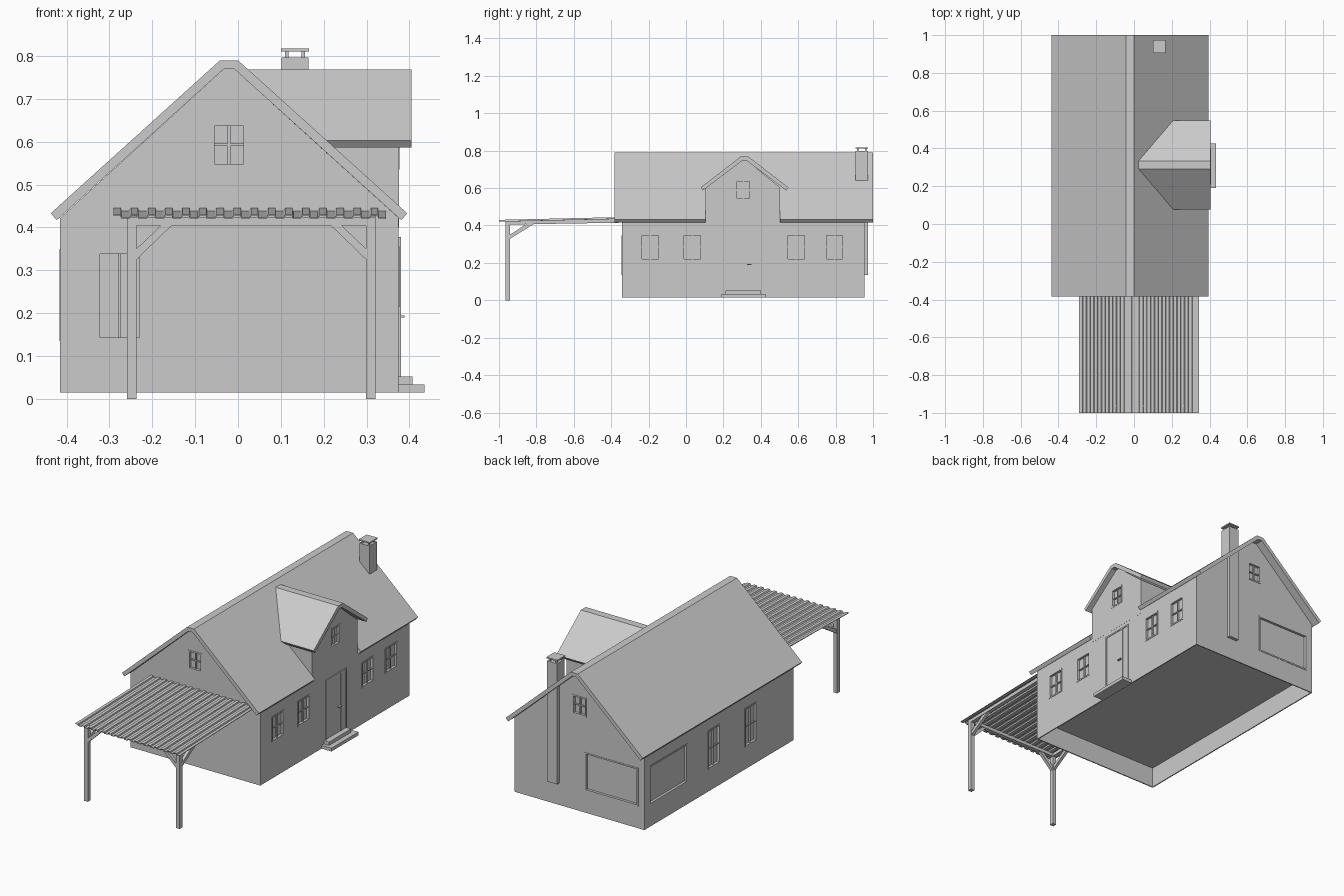
import bpy, bmesh
from mathutils import Vector

if "Cube" in bpy.data.objects:
    bpy.data.objects.remove(bpy.data.objects["Cube"])


def make(name, bm):
    bmesh.ops.recalc_face_normals(bm, faces=bm.faces)
    me = bpy.data.meshes.new(name)
    bm.to_mesh(me)
    bm.free()
    ob = bpy.data.objects.new(name, me)
    bpy.context.scene.collection.objects.link(ob)
    return ob


def boxes(name, spans):
    """One object from several boxes given as (low corner, high corner)."""
    bm = bmesh.new()
    for lo, hi in spans:
        lo, hi = Vector(lo), Vector(hi)
        vs = bmesh.ops.create_cube(bm, size=1)["verts"]
        for v in vs:
            v.co = (lo + hi) / 2 + v.co * (hi - lo)
    return make(name, bm)


def prism(name, pts, axis, a, b):
    """Profile (u, z) extruded along x or y from a to b; a may depend on z."""
    bm = bmesh.new()
    start = a if callable(a) else (lambda z: a)
    place = (lambda u, z, w: (w, u, z)) if axis == "x" else (lambda u, z, w: (u, w, z))
    r0 = [bm.verts.new(place(u, z, start(z))) for u, z in pts]
    r1 = [bm.verts.new(place(u, z, b)) for u, z in pts]
    n = len(pts)
    bm.faces.new(r0)
    bm.faces.new(r1)
    for i in range(n):
        j = (i + 1) % n
        bm.faces.new((r0[i], r0[j], r1[j], r1[i]))
    return make(name, bm)


def cut(ob, spans):
    cutter = boxes("cutter", spans)
    cutter.hide_render = True
    m = ob.modifiers.new("cut", "BOOLEAN")
    m.operation, m.solver, m.object = "DIFFERENCE", "EXACT", cutter
    bpy.context.view_layer.objects.active = ob
    bpy.ops.object.modifier_apply(modifier=m.name)
    bpy.data.objects.remove(cutter)


def wall_box(axis, wall, sign, u0, u1, z0, z1, d0, d1):
    """Box on a wall; d0..d1 is the distance outward from the wall plane."""
    a, b = sorted((wall + sign * d0, wall + sign * d1))
    if axis == "x":
        return (a, u0, z0), (b, u1, z1)
    return (u0, a, z0), (u1, b, z1)


X0, X1, Y0, Y1, RX = -0.415, 0.375, -0.342, 0.954, -0.021
DEPTH = 0.012

# window list: name, axis, wall, outward sign, u0, u1, z0, z1, columns, rows
windows = [
    ("front_window", "y", Y0, -1, -0.33, -0.222, 0.135, 0.346, 2, 1),
    ("front_gable_window", "y", Y0, -1, -0.063, 0.021, 0.54, 0.645, 2, 2),
    ("back_gable_window", "y", Y1, 1, -0.063, 0.021, 0.54, 0.645, 2, 2),
    ("back_large_window", "y", Y1, 1, -0.378, -0.053, 0.135, 0.346, 1, 1),
    ("left_large_window", "x", X0, -1, 0.582, 0.911, 0.135, 0.35, 1, 1),
]
for i, y in enumerate((-0.022, 0.297)):
    windows.append((f"left_window_{i}", "x", X0, -1, y, y + 0.105, 0.135, 0.35, 2, 2))
for i, y in enumerate((-0.243, -0.018, 0.537, 0.742)):
    windows.append((f"right_window_{i}", "x", X1, 1, y, y + 0.104, 0.214, 0.355, 2, 2))
dormer_window = ("dormer_window", "x", X1, 1, 0.265, 0.348, 0.535, 0.642, 2, 2)

# house walls with window recesses and the hollow underside
walls = prism("house_walls", [(X0, 0.015), (X1, 0.015), (X1, 0.422), (RX + 0.012, 0.77),
                              (RX - 0.012, 0.77), (X0, 0.422)], "y", Y0, Y1)
e = 0.006
cut(walls, [wall_box(*w[1:8], -DEPTH, 0.02) for w in windows]
    + [((X0 + e, Y0 + e, -0.1), (X1 - e, Y1 - e, 0.128))])

# main roof, opened at the eave for the dormer
half = [(0.416, 0.433), (0.021, 0.79)]
under = [(0.402, 0.417), (0.012, 0.77)]
roof = prism("main_roof", [(RX - x, z) for x, z in half] + [(RX + x, z) for x, z in half[::-1]]
             + [(RX + x, z) for x, z in under] + [(RX - x, z) for x, z in under[::-1]], "y", -0.383, 1.0)
cut(roof, [((0.30, 0.105, 0.3), (0.5, 0.503, 0.6))])

# dormer wall and roof, both dying into the main roof slope
slope_x = lambda z: (0.79 - z) / 0.904 - 0.004
DY = 0.313
dormer = prism("dormer_wall", [(0.105, 0.40), (0.503, 0.40), (0.503, 0.603), (DY + 0.011, 0.75),
                               (DY - 0.011, 0.75), (0.105, 0.603)], "x",
               lambda z: min(slope_x(z) - 0.01, 0.3), X1 + 0.0005)
cut(dormer, [wall_box(*dormer_window[1:8], -DEPTH, 0.02)])
half = [(0.235, 0.603), (0.021, 0.768)]
under = [(0.223, 0.587), (0.010, 0.748)]
prism("dormer_roof", [(DY - y, z) for y, z in half] + [(DY + y, z) for y, z in half[::-1]]
      + [(DY + y, z) for y, z in under] + [(DY - y, z) for y, z in under[::-1]], "x", slope_x, 0.405)

# window frames and glazing bars
for name, axis, wall, sign, u0, u1, z0, z1, cols, rows in windows + [dormer_window]:
    f, g = 0.008, 0.003
    put = lambda a, b, c, d, out: wall_box(axis, wall, sign, a, b, c, d, -DEPTH, out)
    parts = [put(u0, u0 + f, z0, z1, 0.002), put(u1 - f, u1, z0, z1, 0.002),
             put(u0 + f, u1 - f, z0, z0 + f, 0.002), put(u0 + f, u1 - f, z1 - f, z1, 0.002)]
    for c in range(1, cols):
        u = u0 + (u1 - u0) * c / cols
        parts.append(put(u - g, u + g, z0 + f, z1 - f, -0.004))
    for r in range(1, rows):
        z = z0 + (z1 - z0) * r / rows
        parts.append(put(u0 + f, u1 - f, z - g, z + g, -0.005))
    boxes(name, parts)

# entrance: door leaf, side light, frame, handle and steps
boxes("door", [((X1 - 0.01, 0.23, 0.05), (X1 + 0.002, 0.35, 0.37))])
boxes("side_light", [((X1 - 0.01, 0.358, 0.05), (X1 + 0.002, 0.395, 0.37))])
boxes("door_frame", [((X1 - 0.01, y, 0.05), (X1 + 0.005, y + 0.008, 0.37)) for y in (0.222, 0.35, 0.395)]
      + [((X1 - 0.01, 0.222, 0.37), (X1 + 0.005, 0.403, 0.378))])
boxes("door_handle", [((X1, 0.326, 0.19), (X1 + 0.013, 0.35, 0.195))])
boxes("entry_steps", [((X1 - 0.003, 0.19, 0.015), (0.435, 0.425, 0.033)),
                      ((X1 - 0.003, 0.21, 0.033), (0.407, 0.40, 0.052))])

# chimney with raised cap
boxes("chimney", [((0.102, 0.907, 0.135), (0.164, 0.972, 0.797))])
boxes("chimney_cap", [((0.100, 0.905, 0.811), (0.166, 0.974, 0.818))]
      + [((x, y, 0.797), (x + 0.008, y + 0.008, 0.811)) for x in (0.11, 0.148) for y in (0.915, 0.956)])

# carport corrugated sheet, rising gently towards the house
bm = bmesh.new()
rows, pitch, n = [], 0.0400, 16
profile = []
for i in range(n):
    x = -0.29 + i * pitch
    profile += [(x, 0.007), (x + 0.017, 0.007), (x + 0.019, 0), (x + 0.036, 0)]
profile[-1] = (0.345, 0)
for y, z in ((-1.0, 0.423), (Y0, 0.438)):
    rows.append([bm.verts.new((x, y, z + h)) for x, h in profile])
for i in range(len(profile) - 1):
    bm.faces.new((rows[0][i], rows[0][i + 1], rows[1][i + 1], rows[1][i]))
sheet = make("carport_roof", bm)
sheet.modifiers.new("thickness", "SOLIDIFY").thickness = 0.003

# carport posts, beams and braces, mirrored about the carport centre line
CX = 0.031
boxes("carport_front_beam", [((-0.259, -0.965, 0.405), (0.321, -0.942, 0.424))])
for side, s in (("left", -1), ("right", 1)):
    a, b = sorted((CX + s * 0.290, CX + s * 0.268))
    boxes(f"carport_{side}_post", [((a, -0.965, 0), (b, -0.942, 0.423))])
    prism(f"carport_{side}_beam", [(-0.965, 0.405), (Y0, 0.415), (Y0, 0.437), (-0.965, 0.423)], "x", a, b)
    brace = [(0.268, 0.325), (0.268, 0.350), (0.205, 0.410), (0.180, 0.410)]
    prism(f"carport_{side}_front_brace", [(CX + s * u, z) for u, z in brace], "y", -0.962, -0.945)
    prism(f"carport_{side}_side_brace", [(-0.943, 0.328), (-0.943, 0.350), (-0.85, 0.410), (-0.81, 0.410)],
          "x", a + 0.003, b - 0.003)
